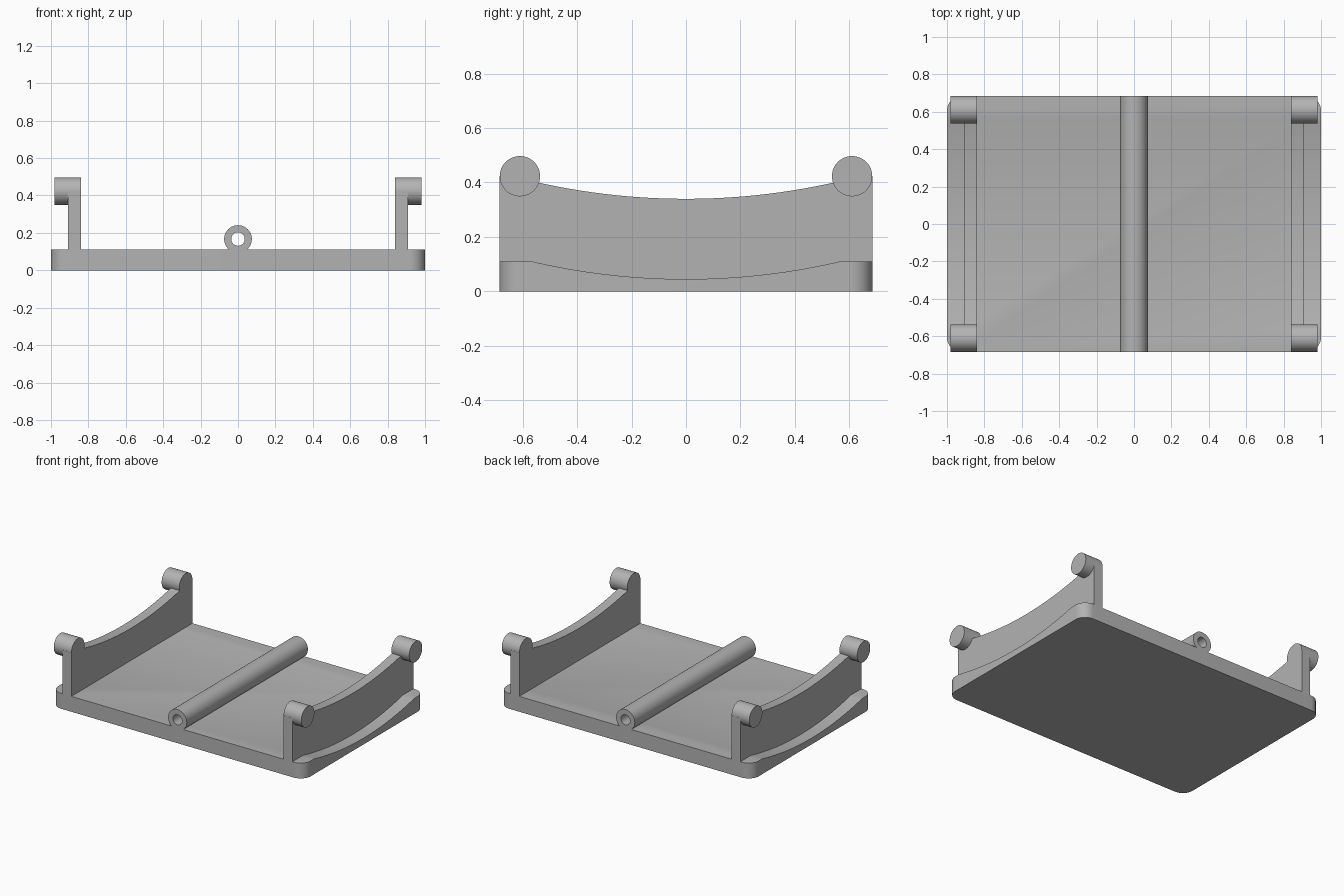
import bpy, bmesh, math
from mathutils import Matrix, Vector

if "Cube" in bpy.data.objects:
    bpy.data.objects.remove(bpy.data.objects["Cube"])

HALF_X, HALF_Y, PLATE_Z = 1.0, 0.685, 0.11
CORNER = 0.08
WALL_IN, WALL_OUT = 0.84, 0.91
ARC_R = 2.5                      # shared radius of the dished edges
POST_Y, POST_Z, POST_R = 0.61, 0.423, 0.074
TUBE_Z, BORE_R = 0.167, 0.036

grey = bpy.data.materials.new("light grey")
grey.use_nodes = True
colour = (0.45, 0.45, 0.45, 1)
grey.diffuse_color = colour
grey.node_tree.nodes["Principled BSDF"].inputs["Base Color"].default_value = colour


def finish(bm, name):
    bmesh.ops.recalc_face_normals(bm, faces=bm.faces)
    mesh = bpy.data.meshes.new(name)
    bm.to_mesh(mesh)
    bm.free()
    obj = bpy.data.objects.new(name, mesh)
    bpy.context.collection.objects.link(obj)
    mesh.materials.append(grey)
    return obj


def activate(obj):
    bpy.ops.object.select_all(action='DESELECT')
    obj.select_set(True)
    bpy.context.view_layer.objects.active = obj


def smooth(obj):
    activate(obj)
    bpy.ops.object.shade_smooth_by_angle(angle=math.radians(30))


def prism(name, outline, offset):
    """Extrude a closed outline along an offset."""
    bm = bmesh.new()
    face = bm.faces.new([bm.verts.new(p) for p in outline])
    new = bmesh.ops.extrude_face_region(bm, geom=[face])["geom"]
    verts = [v for v in new if isinstance(v, bmesh.types.BMVert)]
    bmesh.ops.translate(bm, verts=verts, vec=Vector(offset))
    return finish(bm, name)


def rod(name, x0, x1, y, z, radius, segments):
    """Cylinder lying along x."""
    bm = bmesh.new()
    place = Matrix.Translation(((x0 + x1) / 2, y, z)) @ Matrix.Rotation(math.pi / 2, 4, 'Y')
    bmesh.ops.create_cone(bm, cap_ends=True, segments=segments, radius1=radius,
                          radius2=radius, depth=x1 - x0, matrix=place)
    return finish(bm, name)


# Base plate with rounded corners
outline = []
for quarter, (sx, sy) in enumerate([(1, 1), (-1, 1), (-1, -1), (1, -1)]):
    for i in range(13):
        a = (quarter + i / 12) * math.pi / 2
        outline.append((sx * (HALF_X - CORNER) + CORNER * math.cos(a),
                        sy * (HALF_Y - CORNER) + CORNER * math.sin(a), 0))
plate = prism("base_plate", outline, (0, 0, PLATE_Z))

# Dished scoops along the outer edges of the plate
for side in (1, -1):
    x0, x1 = sorted((side * WALL_OUT, side * 1.2))
    cutter = rod("scoop_cutter", x0, x1, 0, 0.045 + ARC_R, ARC_R, 256)
    cutter.hide_render = True
    cut = plate.modifiers.new("scoop", 'BOOLEAN')
    cut.operation, cut.solver, cut.object = 'DIFFERENCE', 'EXACT', cutter
    activate(plate)
    bpy.ops.object.modifier_apply(modifier=cut.name)
    bpy.data.objects.remove(cutter)
smooth(plate)

# Side walls with a dished top, and a round peg at each end
for side, label in ((1, "left"), (-1, "right")):
    profile = [(-HALF_Y, POST_Z), (-HALF_Y, PLATE_Z), (HALF_Y, PLATE_Z),
               (HALF_Y, POST_Z), (POST_Y, POST_Z)]
    for i in range(33):
        y = POST_Y * (1 - i / 16)
        profile.append((y, 0.34 + ARC_R - math.sqrt(ARC_R ** 2 - y * y)))
    profile.append((-POST_Y, POST_Z))
    wall = prism(label + "_wall", [(side * WALL_IN, y, z) for y, z in profile],
                 (side * (WALL_OUT - WALL_IN), 0, 0))
    smooth(wall)
    for end, place in ((-1, "front"), (1, "back")):
        x0, x1 = sorted((side * WALL_IN, side * 0.98))
        smooth(rod(f"{place}_{label}_peg", x0, x1, end * POST_Y, POST_Z, POST_R, 48))

# Hollow tube along the middle: a ring section swept front to back
bm = bmesh.new()
rings = []
for y, r in ((-HALF_Y, POST_R), (HALF_Y, POST_R), (HALF_Y, BORE_R), (-HALF_Y, BORE_R)):
    rings.append([bm.verts.new((r * math.cos(a), y, TUBE_Z + r * math.sin(a)))
                  for a in (math.tau * i / 48 for i in range(48))])
for k, ring in enumerate(rings):
    other = rings[(k + 1) % 4]
    for i in range(48):
        j = (i + 1) % 48
        bm.faces.new((ring[i], ring[j], other[j], other[i]))
smooth(finish(bm, "centre_tube"))
